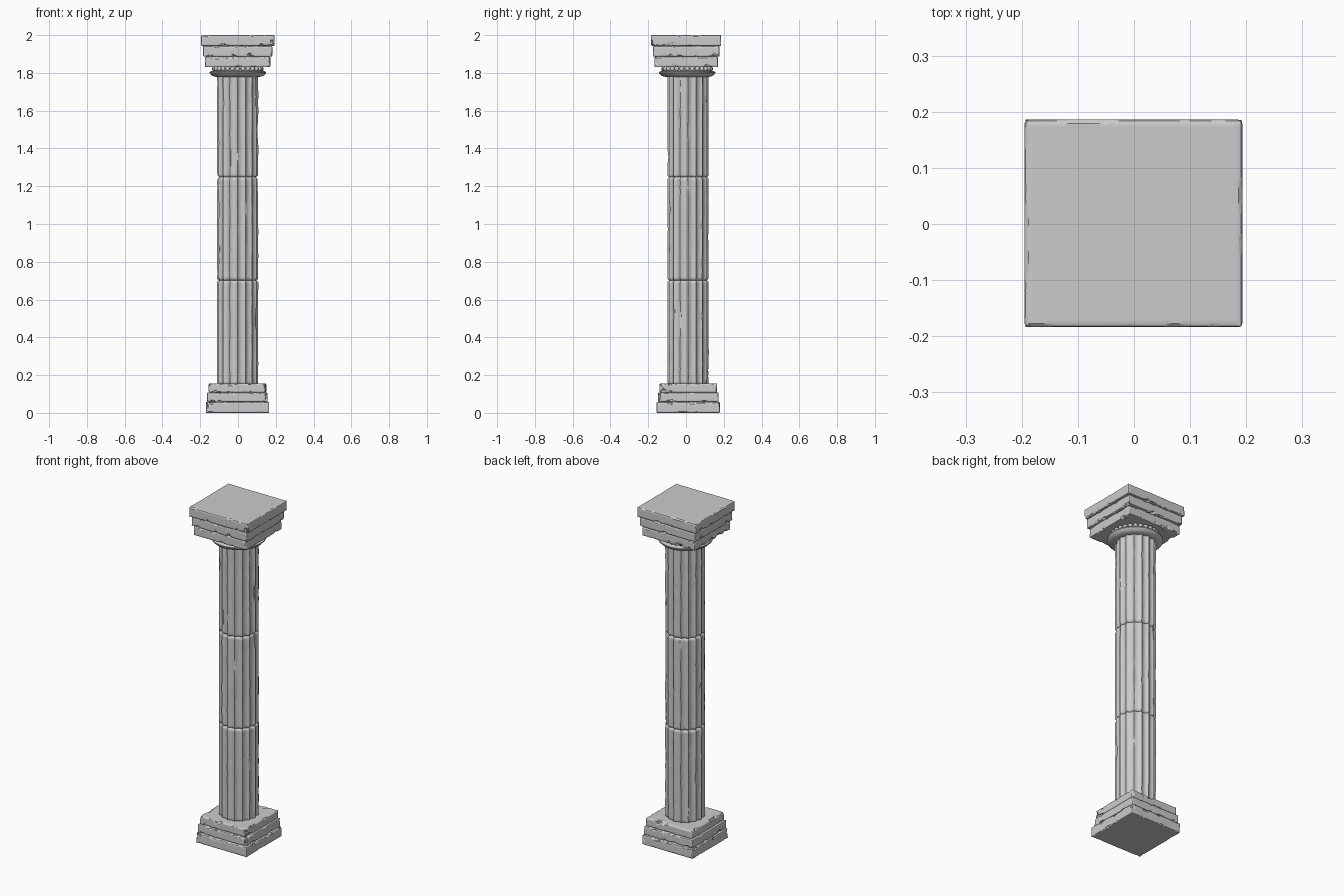
import bpy, bmesh, math
from mathutils import Vector, noise

if "Cube" in bpy.data.objects:
    bpy.data.objects.remove(bpy.data.objects["Cube"])


def finish(bm, name, angle=32):
    bmesh.ops.recalc_face_normals(bm, faces=bm.faces)
    me = bpy.data.meshes.new(name)
    bm.to_mesh(me)
    bm.free()
    ob = bpy.data.objects.new(name, me)
    bpy.context.collection.objects.link(ob)
    bpy.ops.object.select_all(action='DESELECT')
    ob.select_set(True)
    bpy.context.view_layer.objects.active = ob
    bpy.ops.object.shade_smooth_by_angle(angle=math.radians(angle))
    return ob


def weathered_slab(name, lo, hi, chip_top, chip_bottom):
    """Box with worn, randomly chipped edges."""
    lo, hi = Vector(lo), Vector(hi)
    size, mid = hi - lo, (lo + hi) / 2
    bm = bmesh.new()
    bmesh.ops.create_cube(bm, size=1)
    for v in bm.verts:
        v.co = Vector([v.co[i] * size[i] + mid[i] for i in range(3)])
    for axis, cuts in ((2, 8), (0, 54), (1, 54)):
        edges = [e for e in bm.edges
                 if abs(e.verts[0].co[axis] - e.verts[1].co[axis]) > size[axis] * 0.9]
        bmesh.ops.subdivide_edges(bm, edges=edges, cuts=cuts, use_grid_fill=True)
    for v in bm.verts:
        p = v.co.copy()
        dist = [min(p[i] - lo[i], hi[i] - p[i]) for i in range(3)]
        a, b, _ = sorted(range(3), key=lambda i: dist[i])
        n = noise.noise(p * 23 + Vector((0, 0, lo.z * 40)))
        n += 0.5 * noise.noise(p * 70)
        strength = chip_top if p.z > mid.z else chip_bottom
        gap = 0.004 + strength * max(0, n - 0.1) - dist[a] - dist[b]
        if gap > 0:
            for i in (a, b):
                v.co[i] += math.copysign(gap / 2, mid[i] - p[i])
    return finish(bm, name)


def loft(name, rows, count, radius, centre, angle=32):
    """Skin rings of vertices; radius(t, row) gives the radius at turn t."""
    bm = bmesh.new()
    rings = []
    for row in rows:
        ring = []
        for k in range(count):
            t = k / count
            r, z = radius(t, row)
            a = t * math.tau
            ring.append(bm.verts.new((centre[0] + r * math.cos(a),
                                      centre[1] + r * math.sin(a), z)))
        rings.append(ring)
    for r0, r1 in zip(rings, rings[1:]):
        for k in range(count):
            j = (k + 1) % count
            bm.faces.new((r0[k], r0[j], r1[j], r1[k]))
    bm.faces.new(rings[0])
    bm.faces.new(rings[-1])
    return finish(bm, name, angle)


FLUTES = 16
R = 0.109
AXIS = (-0.002, 0.011)


def fluted_drum(name, z0, z1):
    ends = [0, 0.003, 0.007, 0.012]
    steps = 56
    inner = [0.012 + (z1 - z0 - 0.024) * i / steps for i in range(1, steps)]
    rows = [z0 + e for e in ends + inner] + [z1 - e for e in reversed(ends)]

    def radius(t, z):
        f = (t * FLUTES) % 1
        scoop = math.sin(math.pi * f) ** 0.8 if f > 0 else 0
        p = Vector((math.cos(t * math.tau) * 4, math.sin(t * math.tau) * 4, z * 7))
        n = noise.noise(p) + 0.5 * noise.noise(p * 3)
        # ridges break off where the noise is high
        wear = max(0, n - 0.25) * 0.012 * (1 - scoop)
        r = R - 0.010 * scoop - wear + 0.001 * noise.noise(p * 2)
        end = max(0, 1 - min(z - z0, z1 - z) / 0.012)
        return r - 0.009 * end ** 2, z

    return loft(name, rows, FLUTES * 10, radius, AXIS, 28)


# Stepped base
weathered_slab("base_lower", (-0.170, -0.156, 0.0), (0.165, 0.180, 0.058), 0.028, 0.012)
weathered_slab("base_middle", (-0.164, -0.147, 0.058), (0.157, 0.173, 0.108), 0.028, 0.025)
weathered_slab("base_upper", (-0.155, -0.140, 0.108), (0.150, 0.165, 0.156), 0.028, 0.025)

# Three fluted shaft drums
for i, (a, b) in enumerate(((0.15, 0.702), (0.702, 1.248), (1.248, 1.80))):
    fluted_drum("shaft_drum_%d" % (i + 1), a, b)

# Flared collar below the capital
NECK = (-0.001, 0.006)
collar = [(0.104, 1.778), (0.122, 1.780), (0.136, 1.785), (0.143, 1.792), (0.149, 1.799),
          (0.149, 1.805), (0.140, 1.809), (0.126, 1.811), (0.122, 1.815), (0.122, 1.835)]
loft("collar", collar, 96,
     lambda t, row: (row[0] - 0.002 * max(0, noise.noise(
         Vector((math.cos(t * math.tau) * 6, math.sin(t * math.tau) * 6, row[1] * 30)))), row[1]),
     NECK)

# Ring of beads on the collar
bm = bmesh.new()
BEADS = 28
for k in range(BEADS):
    a = math.tau * k / BEADS
    made = bmesh.ops.create_uvsphere(bm, u_segments=12, v_segments=8, radius=0.0125)
    bmesh.ops.translate(bm, verts=made["verts"],
                        vec=(NECK[0] + 0.125 * math.cos(a), NECK[1] + 0.125 * math.sin(a), 1.821))
finish(bm, "bead_ring", 60)

# Stepped capital
weathered_slab("capital_lower", (-0.175, -0.167, 1.830), (0.171, 0.170, 1.886), 0.012, 0.028)
weathered_slab("capital_middle", (-0.185, -0.175, 1.886), (0.182, 0.178, 1.942), 0.012, 0.028)
weathered_slab("capital_top", (-0.195, -0.184, 1.942), (0.193, 0.186, 2.0), 0.005, 0.030)
